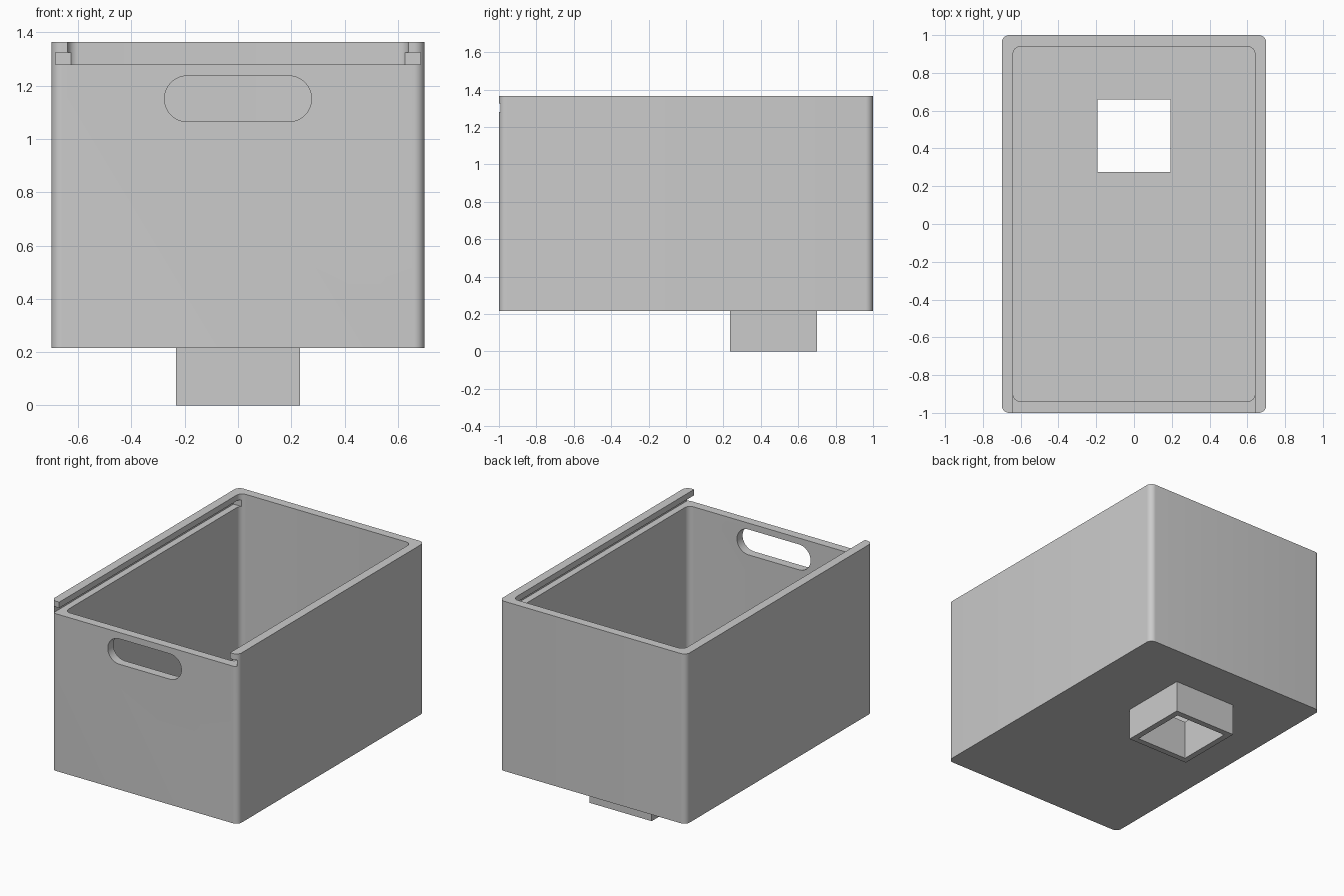
import bpy, bmesh, math
from mathutils import Matrix, Vector

cube = bpy.data.objects.get("Cube")
if cube:
    bpy.data.objects.remove(cube, do_unlink=True)

grey = bpy.data.materials.new("plain grey")
grey.use_nodes = True
colour = (0.6, 0.6, 0.6, 1)
grey.diffuse_color = colour
grey.node_tree.nodes["Principled BSDF"].inputs["Base Color"].default_value = colour

HALF_X, HALF_Y = 0.7, 1.0
BOTTOM, TOP = 0.215, 1.365
WALL, FLOOR, RADIUS = 0.06, 0.05, 0.04
SLOT_LOW, SLOT_HIGH = 1.28, 1.325
SPOUT_Y, SPOUT_HALF, HOLE_HALF = 0.467, 0.233, 0.193


def rounded_prism(name, hx, hy, z0, z1, radius=0, steps=8, centre_y=0):
    """Upright prism with a rounded rectangular outline."""
    outline = []
    for i, (sx, sy) in enumerate([(1, 1), (-1, 1), (-1, -1), (1, -1)]):
        for k in range(steps + 1 if radius else 1):
            a = math.pi / 2 * (i + k / steps)
            outline.append((sx * (hx - radius) + radius * math.cos(a),
                            centre_y + sy * (hy - radius) + radius * math.sin(a)))
    bm = bmesh.new()
    base = bm.faces.new([bm.verts.new((x, y, z0)) for x, y in outline])
    top = bmesh.ops.extrude_face_region(bm, geom=[base])["geom"]
    bmesh.ops.translate(bm, vec=(0, 0, z1 - z0),
                        verts=[v for v in top if isinstance(v, bmesh.types.BMVert)])
    bmesh.ops.recalc_face_normals(bm, faces=bm.faces)
    mesh = bpy.data.meshes.new(name)
    bm.to_mesh(mesh)
    bm.free()
    mesh.materials.append(grey)
    obj = bpy.data.objects.new(name, mesh)
    bpy.context.collection.objects.link(obj)
    return obj


def block(name, x, y, z):
    """Plain box between pairs of limits; x is a half width."""
    return rounded_prism(name, x, (y[1] - y[0]) / 2, z[0], z[1],
                         centre_y=(y[0] + y[1]) / 2)


def cut(target, cutter):
    mod = target.modifiers.new("cut", "BOOLEAN")
    mod.operation = "DIFFERENCE"
    mod.solver = "EXACT"
    mod.object = cutter
    bpy.context.view_layer.objects.active = target
    bpy.ops.object.modifier_apply(modifier=mod.name)
    bpy.data.objects.remove(cutter, do_unlink=True)


# Open box with rounded upright corners
box = rounded_prism("box_body", HALF_X, HALF_Y, BOTTOM, TOP, RADIUS)
cut(box, rounded_prism("cavity_cutter", HALF_X - WALL, HALF_Y - WALL,
                       BOTTOM + FLOOR, TOP + 0.2, RADIUS))

# Lowered front wall and side grooves for a sliding lid
cut(box, block("front_gap_cutter", HALF_X - WALL, (-1.2, -0.85), (SLOT_LOW, TOP + 0.2)))
cut(box, block("groove_cutter", 0.685, (-1.2, 0.93), (SLOT_LOW, SLOT_HIGH)))

# Rounded hand hole through the front wall
hand_hole = rounded_prism("hand_hole_cutter", 0.276, 0.086, -0.1, 0.1, 0.0859, 12)
hand_hole.data.transform(Matrix.Translation(Vector((0, -0.97, 1.151)))
                         @ Matrix.Rotation(math.pi / 2, 4, "X"))
cut(box, hand_hole)

# Square outlet through the floor, with a spout below
hole_y = (SPOUT_Y - HOLE_HALF, SPOUT_Y + HOLE_HALF)
spout = block("outlet_spout", SPOUT_HALF,
              (SPOUT_Y - SPOUT_HALF, SPOUT_Y + SPOUT_HALF), (0, BOTTOM))
for part in (box, spout):
    cut(part, block("outlet_cutter", HOLE_HALF, hole_y, (-0.1, BOTTOM + 0.2)))

# Smooth rounded corners, keep edges crisp
bpy.ops.object.select_all(action="DESELECT")
for part in (box, spout):
    part.select_set(True)
bpy.context.view_layer.objects.active = box
bpy.ops.object.shade_smooth_by_angle(angle=math.radians(30))
